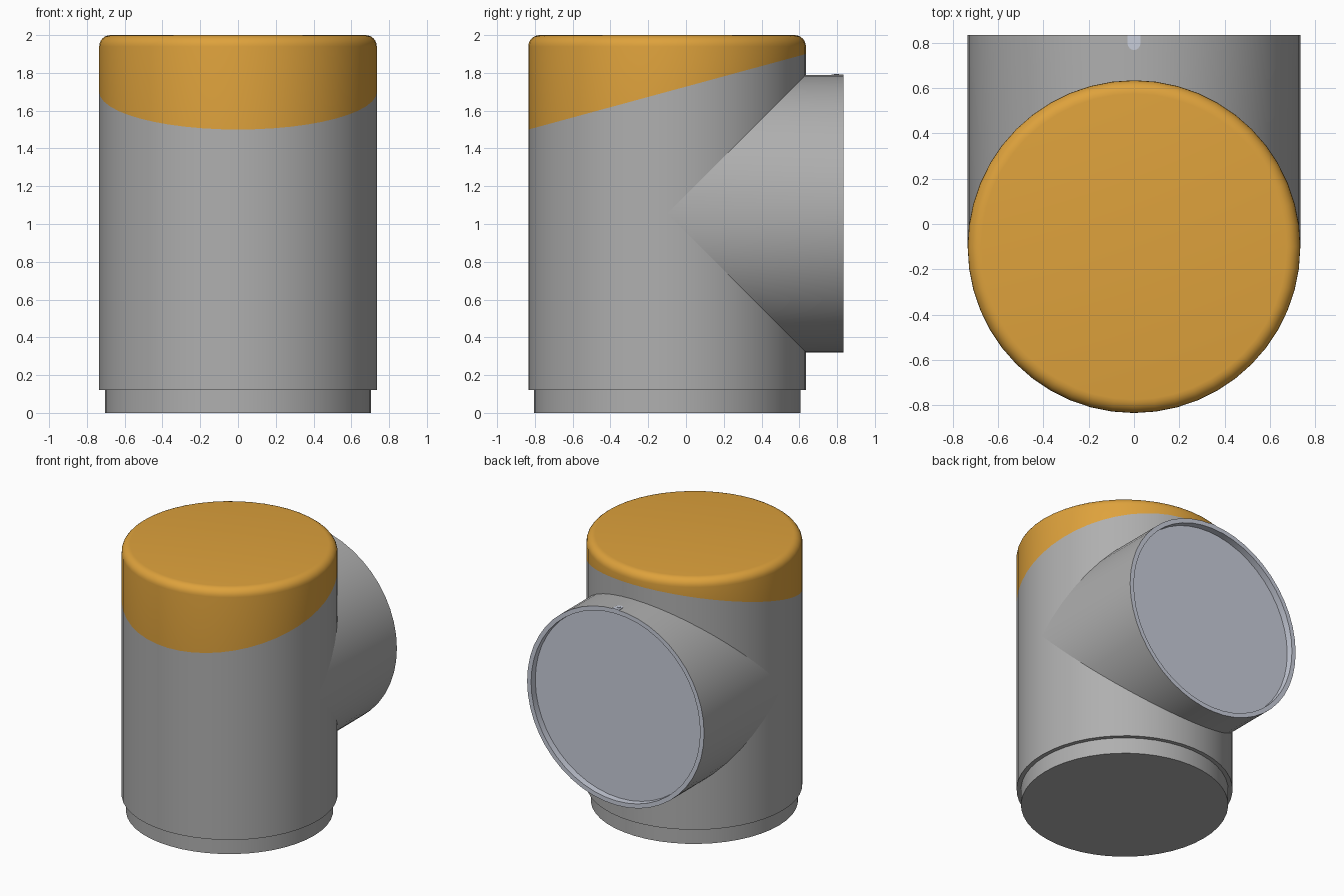
import bpy, bmesh
from math import pi, sin, cos
from mathutils import Vector

if "Cube" in bpy.data.objects:
    bpy.data.objects.remove(bpy.data.objects["Cube"])

SEG = 48
R = 0.735          # outer radius shared by the body and the branch
AXIS_Y = -0.1      # upright axis of the body
AXIS_Z = 1.055     # height of the branch axis
END_Y = 0.835      # open end of the branch


def material(name, color):
    mat = bpy.data.materials.new(name)
    mat.use_nodes = True
    mat.diffuse_color = (*color, 1)
    mat.node_tree.nodes["Principled BSDF"].inputs["Base Color"].default_value = (*color, 1)
    return mat


GREY = material("pipe grey", (0.43, 0.43, 0.43))
ORANGE = material("cap orange", (0.73, 0.36, 0.045))
PALE = material("pale blue grey", (0.58, 0.61, 0.70))


def finish(name, bm, mats):
    bmesh.ops.remove_doubles(bm, verts=bm.verts, dist=0.0001)
    bmesh.ops.recalc_face_normals(bm, faces=bm.faces)
    mesh = bpy.data.meshes.new(name)
    bm.to_mesh(mesh)
    bm.free()
    for mat in mats:
        mesh.materials.append(mat)
    obj = bpy.data.objects.new(name, mesh)
    bpy.context.collection.objects.link(obj)
    bpy.ops.object.select_all(action='DESELECT')
    obj.select_set(True)
    bpy.context.view_layer.objects.active = obj
    bpy.ops.object.shade_smooth_by_angle(angle=0.6)
    return obj


def bridge(bm, a, b, index=0):
    for i in range(SEG):
        j = (i + 1) % SEG
        bm.faces.new((a[i], a[j], b[j], b[i])).material_index = index


def ring(bm, place):
    return [bm.verts.new(place(2 * pi * i / SEG)) for i in range(SEG)]


# Upright body: narrow spigot, main barrel and rounded top edge
ROUND = 0.06
profile = [(0.705, 0), (0.705, 0.12), (R, 0.12)]
for k in range(7):
    a = pi / 2 * k / 6
    profile.append((R - ROUND + ROUND * cos(a), 2 - ROUND + ROUND * sin(a)))
bm = bmesh.new()
rings = [ring(bm, lambda t: (r * cos(t), AXIS_Y + r * sin(t), z)) for r, z in profile]
for a, b in zip(rings, rings[1:]):
    bridge(bm, a, b)
bm.faces.new(rings[0])
bm.faces.new(rings[-1])

# Slanted colour boundary of the cap
point, normal = Vector((0, AXIS_Y - R, 1.5)), Vector((0, -0.4, 2 * R))
bmesh.ops.bisect_plane(bm, geom=bm.verts[:] + bm.edges[:] + bm.faces[:],
                       plane_co=point, plane_no=normal)
for f in bm.faces:
    f.material_index = int((f.calc_center_median() - point).dot(normal) > 0)
finish("pipe_body", bm, [GREY, ORANGE])

# Branch: mitred against the body, with a pale lip and recessed end disc
bm = bmesh.new()
mitre = ring(bm, lambda t: (R * cos(t), AXIS_Y + abs(R * sin(t)), AXIS_Z + R * sin(t)))
loops = [mitre]
for r, y in ((R, END_Y), (0.702, END_Y), (0.702, END_Y - 0.05)):
    loops.append(ring(bm, lambda t: (r * cos(t), y, AXIS_Z + r * sin(t))))
for k in range(3):
    bridge(bm, loops[k], loops[k + 1], min(k, 1))
bm.faces.new(loops[-1]).material_index = 1
finish("side_branch", bm, [GREY, PALE])


def plate(name, outline, z, height):
    bm = bmesh.new()
    face = bm.faces.new([bm.verts.new((x, y, z)) for x, y in outline])
    top = bmesh.ops.extrude_face_region(bm, geom=[face])["geom"]
    bmesh.ops.translate(bm, vec=(0, 0, height),
                        verts=[v for v in top if isinstance(v, bmesh.types.BMVert)])
    finish(name, bm, [PALE])


# Small round-ended slot with a pin on top of the branch end
W, PIN_Y = 0.028, 0.797
arc = [(W * cos(pi + pi * k / 12), PIN_Y + W * sin(pi + pi * k / 12)) for k in range(13)]
plate("locating_slot", arc + [(W, END_Y), (-W, END_Y)], AXIS_Z + R - 0.004, 0.006)
circle = [(0.014 * cos(pi * k / 8), PIN_Y + 0.014 * sin(pi * k / 8)) for k in range(16)]
plate("locating_pin", circle, AXIS_Z + R, 0.005)
